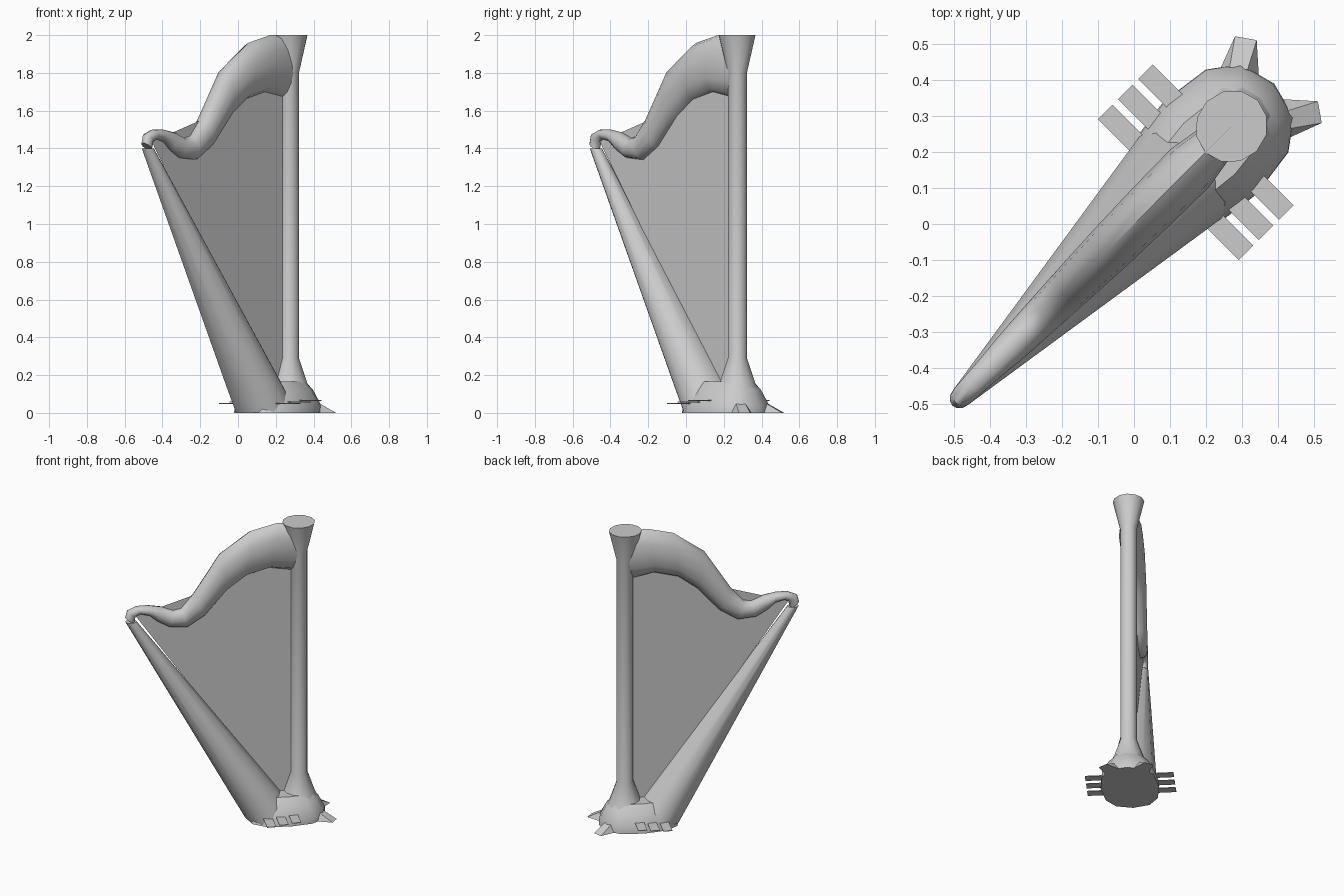
import bpy, bmesh, math
from mathutils import Matrix

if "Cube" in bpy.data.objects:
    bpy.data.objects.remove(bpy.data.objects["Cube"], do_unlink=True)

grey = bpy.data.materials.new("light_grey")
grey.use_nodes = True
COLOR = (0.6, 0.6, 0.6, 1)
grey.diffuse_color = COLOR
grey.node_tree.nodes["Principled BSDF"].inputs["Base Color"].default_value = COLOR

# The harp is laid out along its own length, then turned to the diagonal
TURN = Matrix.Rotation(math.pi / 4, 4, 'Z')
SIDES = 12


def finish(bm, name, smooth=True):
    bmesh.ops.recalc_face_normals(bm, faces=bm.faces)
    bm.transform(TURN)
    mesh = bpy.data.meshes.new(name)
    bm.to_mesh(mesh)
    bm.free()
    mesh.materials.append(grey)
    ob = bpy.data.objects.new(name, mesh)
    bpy.context.collection.objects.link(ob)
    if smooth:
        bpy.ops.object.select_all(action='DESELECT')
        ob.select_set(True)
        bpy.context.view_layer.objects.active = ob
        bpy.ops.object.shade_smooth_by_angle(angle=math.radians(40))
    return ob


def loft(name, sections, power=1.0):
    """Each section: inner (u, z), outer (u, z), half width."""
    bm = bmesh.new()
    rings = []
    for (u0, z0), (u1, z1), w in sections:
        ring = []
        for i in range(SIDES):
            a = 2 * math.pi * i / SIDES
            c, s = math.cos(a), math.sin(a)
            c = math.copysign(abs(c) ** power, c)
            s = math.copysign(abs(s) ** power, s)
            t = (c + 1) / 2
            ring.append(bm.verts.new((u0 + (u1 - u0) * t, w * s, z0 + (z1 - z0) * t)))
        rings.append(ring)
    for a, b in zip(rings, rings[1:]):
        for i in range(SIDES):
            j = (i + 1) % SIDES
            bm.faces.new((a[i], a[j], b[j], b[i]))
    bm.faces.new(rings[0])
    bm.faces.new(rings[-1])
    return finish(bm, name)


def level(z, u0, u1, w):
    return (u0, z), (u1, z), w


# Curved neck: underside point, top point, half width
neck = [
    ((-.655, 1.39), (-.712, 1.43), .028),
    ((-.645, 1.435), (-.70, 1.475), .03),
    ((-.615, 1.45), (-.64, 1.50), .033),
    ((-.56, 1.435), (-.565, 1.50), .038),
    ((-.51, 1.39), (-.48, 1.485), .045),
    ((-.44, 1.35), (-.41, 1.455), .05),
    ((-.32, 1.34), (-.36, 1.465), .055),
    ((-.21, 1.41), (-.28, 1.56), .06),
    ((-.07, 1.57), (-.115, 1.82), .068),
    ((.05, 1.66), (.08, 1.96), .073),
    ((.20, 1.70), (.24, 2.0), .075),
    ((.36, 1.67), (.38, 2.0), .05),
]
loft("neck", neck)

# Straight column with flared foot and head
C = .385
loft("column", [level(z, C - r, C + r, r) for z, r in
                ((.12, .115), (.165, .095), (.29, .052), (1.8, .052))]
     + [level(2.0, .28, .485, .098)])

# Tapered soundbox leaning back from the base
loft("soundbox", [level(0, .045, .384, .165), level(.165, -.045, .265, .15),
                  level(1.40, -.71, -.64, .03)])

# Base
loft("base", [level(0, .045, .55, .182), level(.04, .06, .547, .18),
              level(.12, .09, .505, .14), level(.165, .12, .47, .10)], power=.8)

# Flat sheet of strings inside the frame
bm = bmesh.new()
outline = [p for p, _, _ in neck[1:-1]] + [(.35, 1.68), (.35, .26), (.30, .15), (.24, .15)]
bm.faces.new([bm.verts.new((u, 0, z)) for u, z in outline])
bmesh.ops.triangulate(bm, faces=bm.faces)
finish(bm, "strings", smooth=False)

# Feet and pedals, mirrored on both sides
for side, tag in ((1, "left"), (-1, "right")):
    bm = bmesh.new()
    for u, v, z in ((.46, .13, 0), (.53, .04, 0), (.566, .17, 0), (.601, .12, 0),
                    (.495, .12, .048), (.525, .08, .048)):
        bm.verts.new((u, v * side, z))
    bmesh.ops.convex_hull(bm, input=bm.verts)
    finish(bm, "foot_" + tag, smooth=False)
    for k in range(3):
        bm = bmesh.new()
        place = Matrix.Translation((.163 + .079 * k, .21 * side, .05 + .008 * k))
        bmesh.ops.create_cube(bm, size=1, matrix=place @ Matrix.Diagonal((.057, .132, .004, 1)))
        finish(bm, "pedal_%s_%d" % (tag, k + 1), smooth=False)
